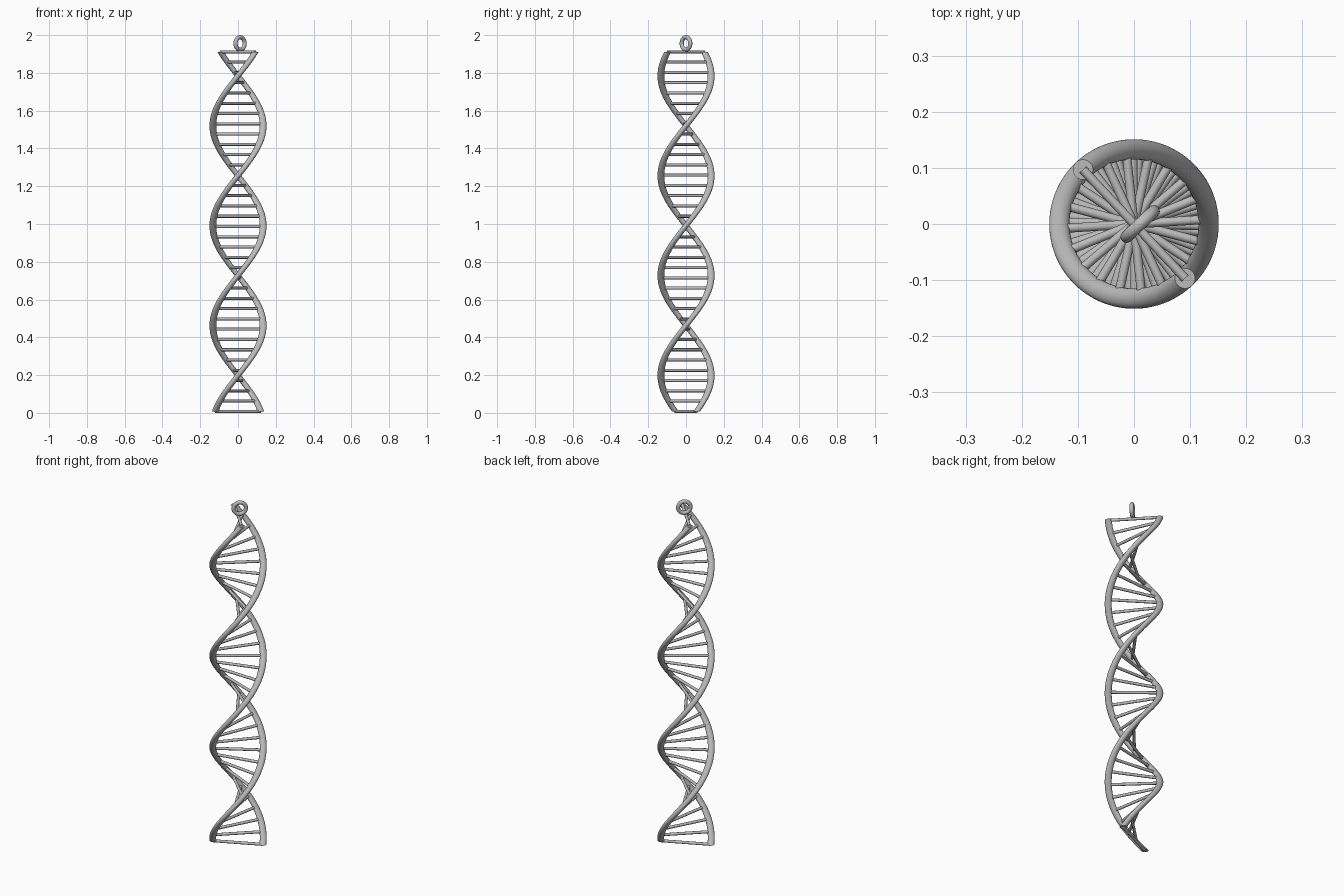
import bpy, bmesh, math
from mathutils import Matrix, Vector

if "Cube" in bpy.data.objects:
    bpy.data.objects.remove(bpy.data.objects["Cube"])

RADIUS, TUBE = 0.133, 0.018          # helix radius, strand thickness
Z0, Z1 = 0.008, 1.911                # strand ends
TWIST = math.radians(648)
TOP_ANGLE = math.radians(133.2)
START = TOP_ANGLE - TWIST
RUNGS = 36

grey = bpy.data.materials.new("light_grey")
grey.use_nodes = True
colour = (0.5, 0.5, 0.5, 1)
grey.diffuse_color = colour
grey.node_tree.nodes["Principled BSDF"].inputs["Base Color"].default_value = colour


def finish(bm, name):
    bmesh.ops.recalc_face_normals(bm, faces=bm.faces)
    mesh = bpy.data.meshes.new(name)
    bm.to_mesh(mesh)
    bm.free()
    mesh.materials.append(grey)
    ob = bpy.data.objects.new(name, mesh)
    bpy.context.collection.objects.link(ob)
    bpy.ops.object.select_all(action='DESELECT')
    ob.select_set(True)
    bpy.context.view_layer.objects.active = ob
    bpy.ops.object.shade_smooth_by_angle(angle=math.radians(40))
    return ob


# Strands: a level circle swept up and around the axis
def strand(name, angle, steps=160):
    bm = bmesh.new()
    place = Matrix.Rotation(angle, 4, 'Z') @ Matrix.Translation((RADIUS, 0, Z0))
    bmesh.ops.create_circle(bm, segments=24, radius=TUBE, matrix=place)
    bmesh.ops.spin(bm, geom=bm.verts[:] + bm.edges[:], cent=(0, 0, 0), axis=(0, 0, 1),
                   dvec=Vector((0, 0, (Z1 - Z0) / steps)), angle=TWIST, steps=steps)
    bmesh.ops.holes_fill(bm, edges=[e for e in bm.edges if e.is_boundary], sides=0)
    finish(bm, name)


strand("strand_a", START)
strand("strand_b", START + math.pi)

# Rungs: level rods joining the strands, turning with them
bm = bmesh.new()
for i in range(RUNGS):
    t = i / (RUNGS - 1)
    place = (Matrix.Translation((0, 0, Z0 + t * (Z1 - Z0)))
             @ Matrix.Rotation(START + t * TWIST, 4, 'Z')
             @ Matrix.Rotation(math.pi / 2, 4, 'Y'))
    bmesh.ops.create_cone(bm, cap_ends=True, segments=12, radius1=0.008, radius2=0.008,
                          depth=2 * RADIUS, matrix=place)
finish(bm, "rungs")

# Hanging ring: upright, at right angles to the top rung
bm = bmesh.new()
major, minor = 0.033, 0.011
place = (Matrix.Translation((0.011, 0, 2 - major - minor))
         @ Matrix.Rotation(TOP_ANGLE, 4, 'Z') @ Matrix.Rotation(math.pi / 2, 4, 'Y'))
bmesh.ops.create_circle(bm, segments=16, radius=minor,
                        matrix=Matrix.Translation((major, 0, 0)) @ Matrix.Rotation(math.pi / 2, 4, 'X'))
bmesh.ops.spin(bm, geom=bm.verts[:] + bm.edges[:], cent=(0, 0, 0), axis=(0, 0, 1),
               angle=2 * math.pi, steps=40)
bmesh.ops.remove_doubles(bm, verts=bm.verts, dist=0.0001)
bmesh.ops.transform(bm, matrix=place, verts=bm.verts)
finish(bm, "hanging_ring")
